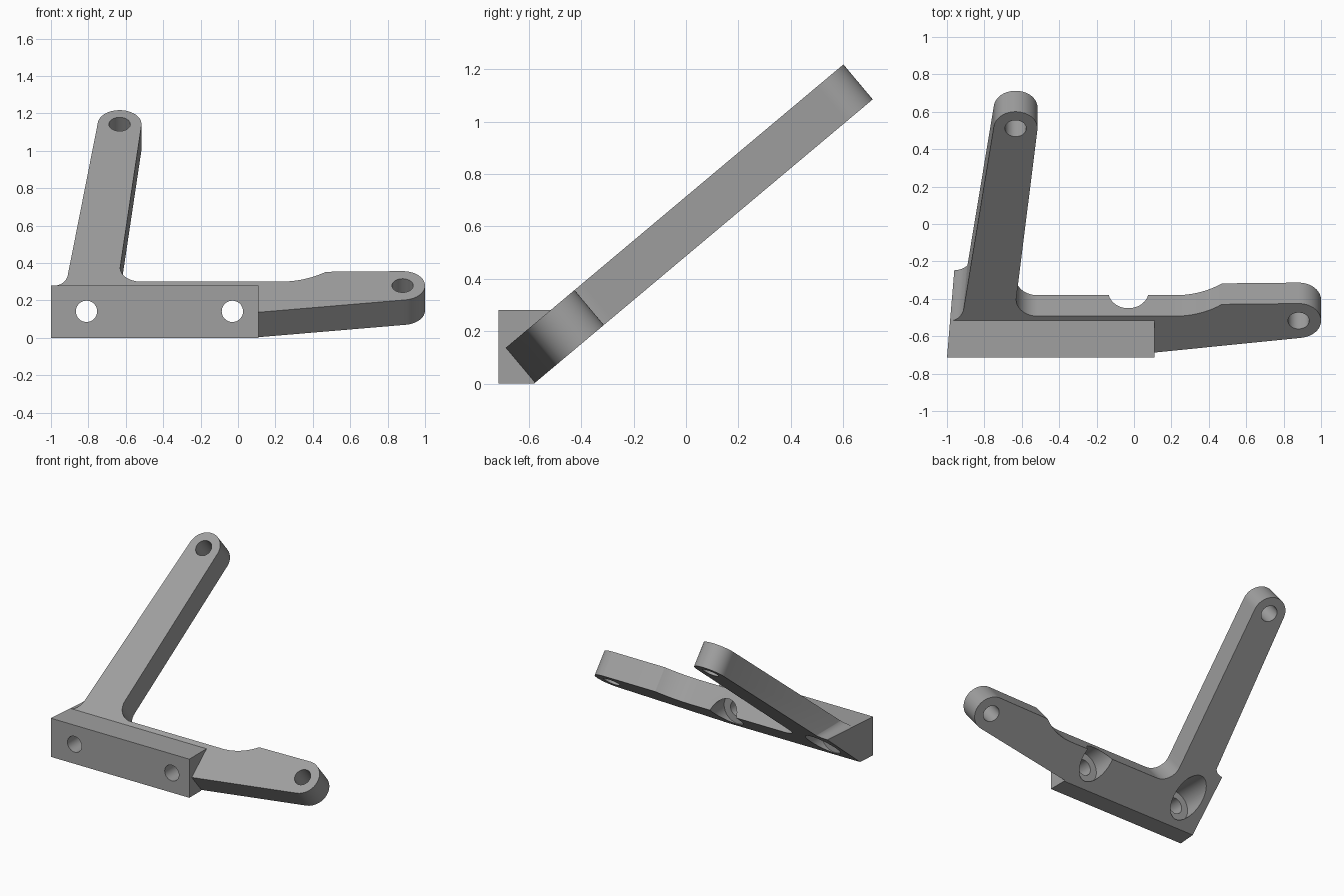
import bpy, bmesh, math
from mathutils import Vector

if "Cube" in bpy.data.objects:
    bpy.data.objects.remove(bpy.data.objects["Cube"])

TILT = math.radians(40)
C, S = math.cos(TILT), math.sin(TILT)
THICK = 0.174
Y0 = -0.58          # line where the sloped underside meets the ground


def slope(u, v, w):
    """Sloped plate coordinates: u across, v up the slope, w through the thickness."""
    return Vector((u, Y0 + v * C - w * S, v * S + w * C))


def arc(cx, cy, r, a0, a1, n):
    return [(cx + r * math.cos(math.radians(a0 + (a1 - a0) * i / n)),
             cy + r * math.sin(math.radians(a0 + (a1 - a0) * i / n))) for i in range(n + 1)]


def loft(name, a, b):
    """Solid between two matching outlines."""
    bm = bmesh.new()
    va = [bm.verts.new(p) for p in a]
    vb = [bm.verts.new(p) for p in b]
    bm.faces.new(va)
    bm.faces.new(vb[::-1])
    for i in range(len(va)):
        j = (i + 1) % len(va)
        bm.faces.new((va[j], va[i], vb[i], vb[j]))
    bmesh.ops.recalc_face_normals(bm, faces=bm.faces)
    me = bpy.data.meshes.new(name)
    bm.to_mesh(me)
    bm.free()
    ob = bpy.data.objects.new(name, me)
    bpy.context.collection.objects.link(ob)
    return ob


def combine(target, other, op):
    m = target.modifiers.new(op, 'BOOLEAN')
    m.operation, m.solver, m.object = op, 'EXACT', other
    bpy.context.view_layer.objects.active = target
    bpy.ops.object.modifier_apply(modifier=m.name)
    bpy.data.objects.remove(other)


def left_x(y):
    return -1 + 0.084 * (y + 0.715)   # slightly slanted left end


# Sloped plate with a long arm and a short arm
outline = [(-0.95, 0), (0.06, 0), (0.11, 0.006)]
outline += arc(0.88, 0.228, 0.12, -82.6, 90, 32)
R = 0.42
outline += [(0.22 + d, 0.26 + R - math.sqrt(R * R - d * d))
            for d in [0.25 * (1 - i / 12) for i in range(13)]]
outline += arc(-0.515, 0.375, 0.115, -90, -185.6, 16)
outline += arc(-0.633, 1.57, 0.117, -5.6, 172.6, 32)
bracket = loft("bracket", [slope(u, v, 0) for u, v in outline],
               [slope(u, v, THICK) for u, v in outline])

# Upright mounting block along the front
prof = [(-0.715, 0), (-0.58, 0), (-0.56, 0.03), (-0.49, 0.28), (-0.715, 0.28)]
combine(bracket, loft("block", [(-0.9, y, z) for y, z in prof],
                      [(0.11, y, z) for y, z in prof]), 'UNION')

# Left end of the block, running back to the sloped underside
prof = [(-0.715, 0), (-0.58, 0), (Y0 + 0.28 * C / S, 0.28), (-0.715, 0.28)]
combine(bracket, loft("block_end", [(left_x(y), y, z) for y, z in prof],
                      [(-0.85, y, z) for y, z in prof]), 'UNION')


# Fillet between the block end and the long arm
def fillet(w, x0, x1, z1):
    pts = []
    for i in range(13):
        t = math.radians(90 * i / 12)
        z = 0.28 + (z1 - 0.28) * (1 - math.cos(t))
        pts.append(slope(x0 + (x1 - x0) * math.sin(t), (z - w * C) / S, w))
    for z in (z1, 0.25):
        pts.append(slope(-0.83, (z - w * C) / S, w))
    pts.append(slope(x0 + 0.01, (0.25 - w * C) / S, w))
    return pts


combine(bracket, loft("fillet", fillet(0, -0.958, -0.88, 0.325),
                      fillet(THICK, -0.98, -0.905, 0.36)), 'UNION')

# Arm end holes, square to the plate
for u, v in ((-0.633, 1.57), (0.88, 0.228)):
    ring = arc(u, v, 0.057, 0, 360, 40)[:-1]
    combine(bracket, loft("arm_hole", [slope(a, b, -0.1) for a, b in ring],
                          [slope(a, b, THICK + 0.1) for a, b in ring]), 'DIFFERENCE')

# Screw holes through the block, with wide counterbores from behind
for x in (-0.81, -0.03):
    for r, y_from, y_to in ((0.057, -0.9, 0.2), (0.108, -0.548, 0.2)):
        ring = arc(x, 0.142, r, 0, 360, 48)[:-1]
        combine(bracket, loft("screw_hole", [(a, y_from, b) for a, b in ring],
                              [(a, y_to, b) for a, b in ring]), 'DIFFERENCE')

# Finish
mat = bpy.data.materials.new("grey")
mat.diffuse_color = (0.35, 0.35, 0.35, 1)
mat.use_nodes = True
mat.node_tree.nodes["Principled BSDF"].inputs["Base Color"].default_value = mat.diffuse_color
bracket.data.materials.clear()
bracket.data.materials.append(mat)
for p in bracket.data.polygons:
    p.material_index = 0
bpy.ops.object.select_all(action='DESELECT')
bracket.select_set(True)
bpy.context.view_layer.objects.active = bracket
bpy.ops.object.shade_smooth_by_angle(angle=math.radians(30))
